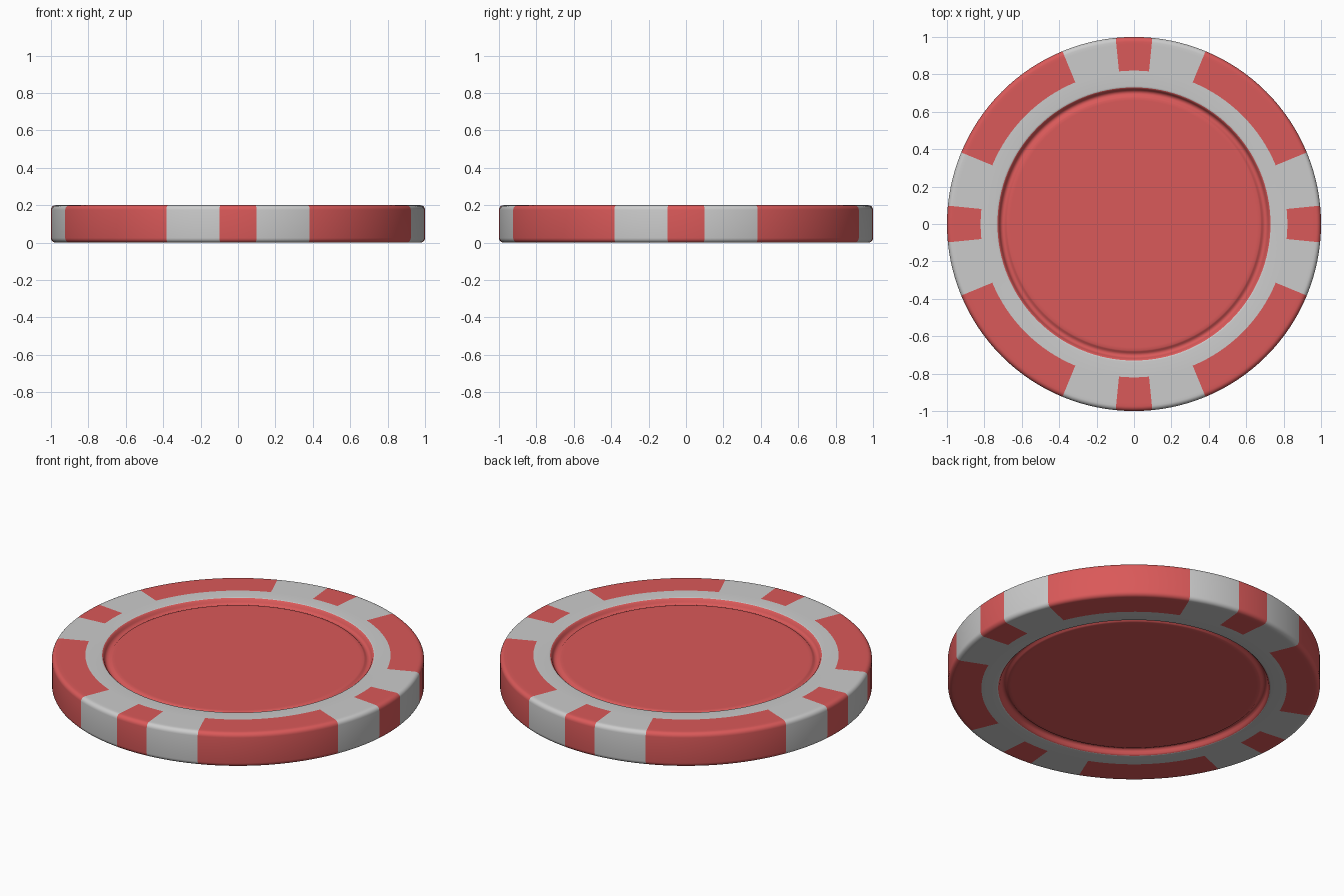
import bpy, bmesh, math

if "Cube" in bpy.data.objects:
    bpy.data.objects.remove(bpy.data.objects["Cube"])

HEIGHT = 0.2
SEGMENTS = 128
BEVEL = 0.025
RIM_INNER = 0.73      # where the pale rim meets the red centre
INSERT_INNER = 0.82   # inner end of the red edge inserts

# Upper half of the chip's cross-section, (radius, z), from the centre outwards
half = [(0.66, 0.181), (0.676, 0.181), (0.683, 0.178), (0.69, 0.171), (0.70, 0.168),
        (0.71, 0.171), (0.717, 0.18), (0.722, 0.192), (RIM_INNER, 0.199), (0.738, HEIGHT),
        (INSERT_INNER, HEIGHT), (0.96, HEIGHT)]
for i in range(6):
    a = math.radians(90 - 18 * i)
    half.append((1 - BEVEL + BEVEL * math.cos(a), HEIGHT - BEVEL + BEVEL * math.sin(a)))
profile = half + [(r, HEIGHT - z) for r, z in reversed(half)]


def is_red(radius, angle):
    """Red centre, plus wide and narrow red inserts repeated every quarter turn."""
    if radius < RIM_INNER:
        return True
    if radius < INSERT_INNER:
        return False
    a = math.degrees(angle) % 90
    return min(a, 90 - a) < 5.625 or 22.5 < a < 67.5


def material(name, colour):
    mat = bpy.data.materials.new(name)
    mat.diffuse_color = colour
    mat.use_nodes = True
    mat.node_tree.nodes["Principled BSDF"].inputs["Base Color"].default_value = mat.diffuse_color
    return mat


# Revolve the cross-section into one closed body
bm = bmesh.new()
step = 2 * math.pi / SEGMENTS
rings = [[bm.verts.new((r * math.cos(k * step), r * math.sin(k * step), z))
          for k in range(SEGMENTS)] for r, z in profile]
for j in range(len(rings) - 1):
    radius = (profile[j][0] + profile[j + 1][0]) / 2
    for k in range(SEGMENTS):
        n = (k + 1) % SEGMENTS
        face = bm.faces.new((rings[j][k], rings[j + 1][k], rings[j + 1][n], rings[j][n]))
        face.material_index = int(is_red(radius, (k + 0.5) * step))

# Close the centre discs on both sides
for ring in (rings[0], rings[-1]):
    bm.faces.new(ring).material_index = 1
bmesh.ops.recalc_face_normals(bm, faces=bm.faces)

mesh = bpy.data.meshes.new("game_chip")
bm.to_mesh(mesh)
bm.free()
mesh.materials.append(material("pale_grey", (0.8, 0.8, 0.8, 1)))
mesh.materials.append(material("red", (0.7, 0.1, 0.1, 1)))
chip = bpy.data.objects.new("game_chip", mesh)
bpy.context.collection.objects.link(chip)

# Smooth shading
bpy.context.view_layer.objects.active = chip
chip.select_set(True)
bpy.ops.object.shade_smooth_by_angle(angle=math.radians(40))
